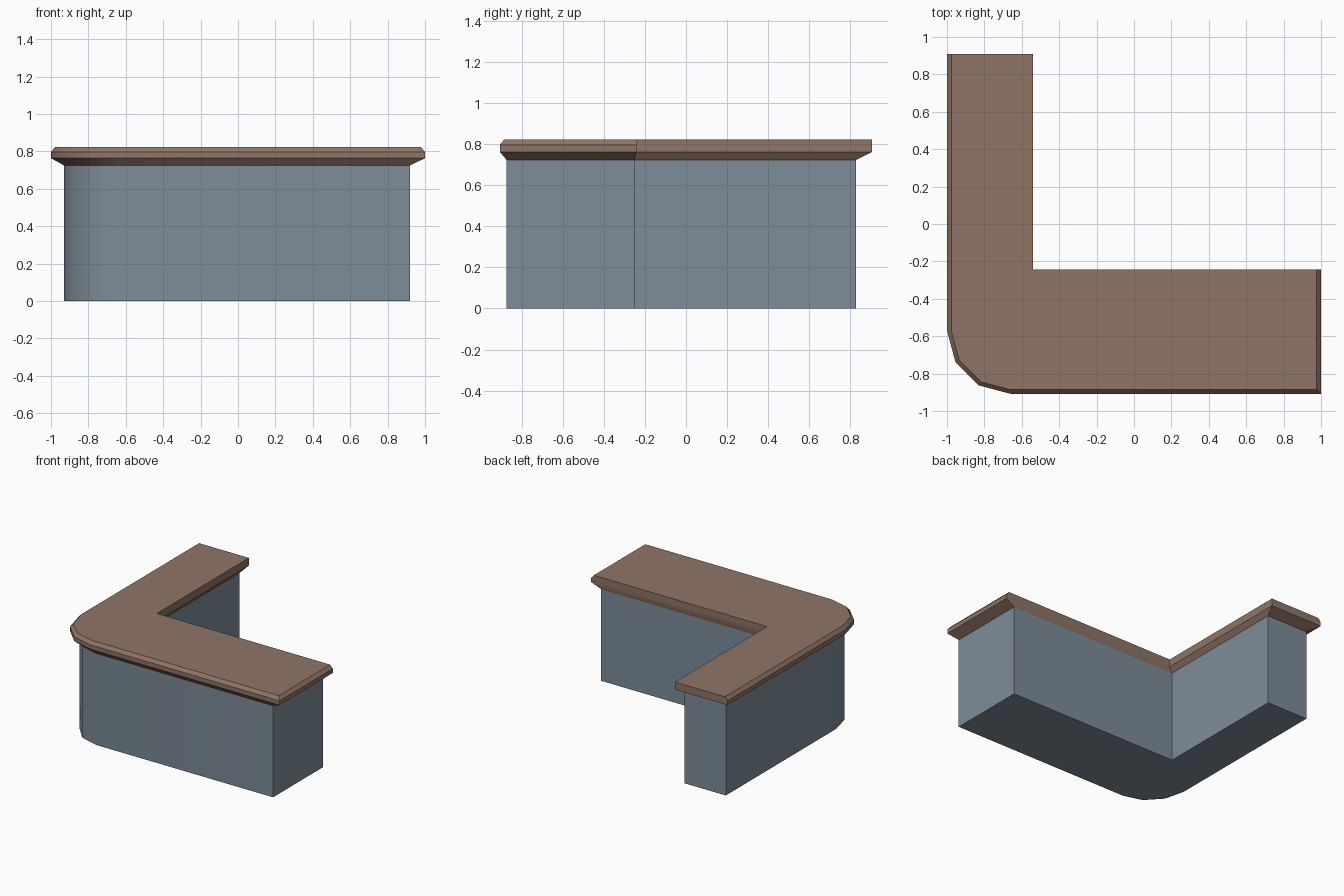
import bpy, bmesh, math

if "Cube" in bpy.data.objects:
    bpy.data.objects.remove(bpy.data.objects["Cube"])


def material(name, color):
    m = bpy.data.materials.new(name)
    m.diffuse_color = (*color, 1)
    m.use_nodes = True
    m.node_tree.nodes["Principled BSDF"].inputs["Base Color"].default_value = m.diffuse_color
    return m


def outline(left, right, front, back, inner_x, inner_y, cx, cy):
    """L-shaped plan with a three-sided rounded outer corner around (cx, cy)."""
    pts = [(left, back)]
    for i in range(4):
        a = math.radians(30 * i)
        pts.append((cx + (left - cx) * math.cos(a), cy + (front - cy) * math.sin(a)))
    return pts + [(right, front), (right, inner_y), (inner_x, inner_y), (inner_x, back)]


def loft(name, levels, mat, cap):
    """Stack outlines at given heights; cap level index 0 (bottom) or -1 (top)."""
    bm = bmesh.new()
    rings = [[bm.verts.new((x, y, z)) for x, y in pts] for z, pts in levels]
    for lo, hi in zip(rings, rings[1:]):
        n = len(lo)
        for i in range(n):
            j = (i + 1) % n
            bm.faces.new((lo[i], lo[j], hi[j], hi[i]))
    bm.faces.new(rings[-1] if cap == -1 else rings[0][::-1])
    mesh = bpy.data.meshes.new(name)
    bm.to_mesh(mesh)
    bm.free()
    mesh.materials.append(mat)
    ob = bpy.data.objects.new(name, mesh)
    bpy.context.collection.objects.link(ob)
    bpy.ops.object.select_all(action='DESELECT')
    ob.select_set(True)
    bpy.context.view_layer.objects.active = ob
    bpy.ops.object.shade_smooth_by_angle(angle=math.radians(35))


slate = material("slate_blue_paint", (0.205, 0.262, 0.314))
wood = material("brown_wood", (0.275, 0.178, 0.130))

# Plans: cabinet body, countertop edge, chamfered top
body = outline(-0.93, 0.92, -0.875, 0.83, -0.57, -0.252, -0.63, -0.55)
edge = outline(-1.0, 1.0, -0.908, 0.908, -0.54, -0.242, -0.66, -0.57)
top = outline(-0.977, 0.977, -0.886, 0.908, -0.54, -0.242, -0.66, -0.57)

# Cabinet body with floor face
loft("counter_body", [(0, body), (0.725, body)], slate, 0)

# Countertop: flared underside, straight edge, chamfer on the outer sides
loft("countertop", [(0.725, body), (0.764, edge), (0.798, edge), (0.824, top)], wood, -1)
